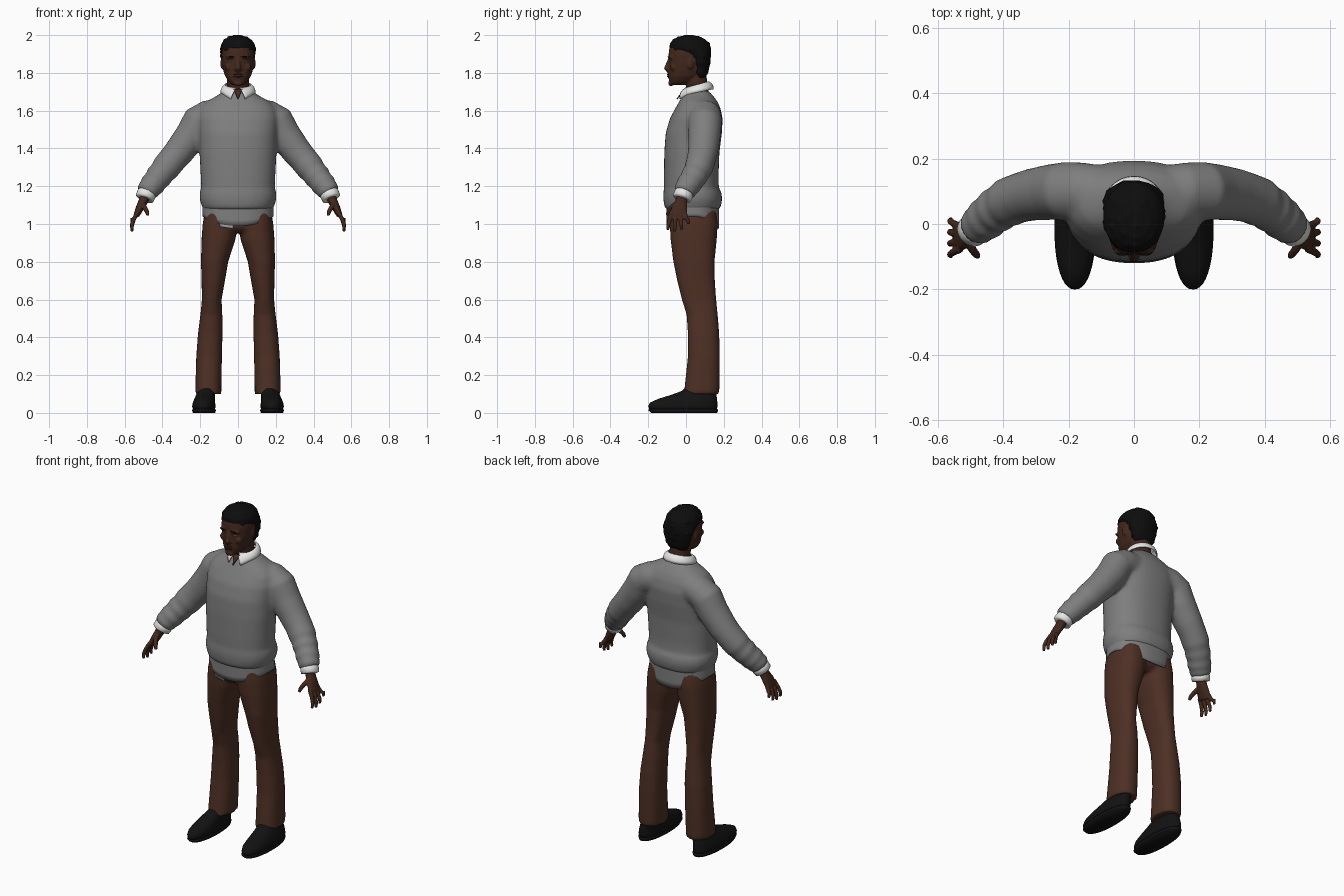
import bpy, bmesh, math, random
from mathutils import Vector, Matrix

random.seed(4)
cube = bpy.data.objects.get("Cube")
if cube:
    bpy.data.objects.remove(cube, do_unlink=True)


def material(name, r, g, b):
    m = bpy.data.materials.new(name)
    m.use_nodes = True
    m.diffuse_color = (r, g, b, 1)
    node = m.node_tree.nodes["Principled BSDF"]
    node.inputs["Base Color"].default_value = (r, g, b, 1)
    node.inputs["Roughness"].default_value = 0.8
    return m


GREY = material("sweater grey", .21, .21, .21)
BROWN = material("trouser brown", .075, .029, .018)
SKIN = material("dark brown skin", .055, .021, .012)
LIP = material("lip brown", .05, .016, .011)
WHITE = material("shirt white", .8, .8, .78)
BLACK = material("hair black", .004, .004, .004)
SHOE = material("shoe black", .006, .006, .006)
EYE = material("eye grey", .2, .19, .18)


def finish(name, bm, mat, voxel=0, smooth=0):
    """Turn a bmesh into an object, optionally fused into one soft skin."""
    bmesh.ops.recalc_face_normals(bm, faces=bm.faces)
    for f in bm.faces:
        f.smooth = True
    mesh = bpy.data.meshes.new(name)
    bm.to_mesh(mesh)
    bm.free()
    mesh.materials.append(mat)
    ob = bpy.data.objects.new(name, mesh)
    bpy.context.collection.objects.link(ob)
    if voxel:
        r = ob.modifiers.new("Fuse", 'REMESH')
        r.mode, r.voxel_size, r.use_smooth_shade = 'VOXEL', voxel, True
        s = ob.modifiers.new("Soften", 'SMOOTH')
        s.factor, s.iterations = .5, smooth
    return ob


def skin_rings(bm, rings):
    """Join rings of points into a closed, capped tube."""
    loops = [[bm.verts.new(p) for p in ring] for ring in rings]
    n = len(loops[0])
    for a, b in zip(loops, loops[1:]):
        for i in range(n):
            j = (i + 1) % n
            bm.faces.new((a[i], a[j], b[j], b[i]))
    bm.faces.new(loops[0])
    bm.faces.new(loops[-1])


def oval(t, power):
    c, s = math.cos(t), math.sin(t)
    return (math.copysign(abs(s) ** (2 / power), s), -math.copysign(abs(c) ** (2 / power), c))


def stack(bm, levels, cx=0, power=2.3, n=40):
    """Level rings: z, half width, front y, back y, optional centre x."""
    rings = []
    for z, w, front, back, *x in levels:
        mid, depth = (front + back) / 2, (back - front) / 2
        pts = [oval(i * math.tau / n, power) for i in range(n)]
        rings.append([(cx * (x[0] if x else 0) + w * a, mid + depth * b, z) for a, b in pts])
    skin_rings(bm, rings)


def tube(bm, path, side=1, n=16):
    """Tube along a path of x, y, z, radius, optional second radius."""
    pts = [Vector((p[0] * side, p[1], p[2])) for p in path]
    rings = []
    for i, p in enumerate(path):
        t = (pts[min(i + 1, len(pts) - 1)] - pts[max(i - 1, 0)]).normalized()
        u = (Vector((0, 1, 0)) - t * t.y).normalized()
        v = t.cross(u)
        rings.append([pts[i] + u * p[3] * math.cos(k * math.tau / n)
                      + v * p[-1] * math.sin(k * math.tau / n) for k in range(n)])
    skin_rings(bm, rings)


def ball(bm, loc, size):
    bmesh.ops.create_icosphere(bm, subdivisions=3, radius=1,
                               matrix=Matrix.Translation(loc) @ Matrix.Diagonal((*size, 1)))


def sheet(name, fn, mat, n=48, m=4):
    """Thin cloth from a surface function of u, v in 0..1."""
    bm = bmesh.new()
    g = [[bm.verts.new(fn(i / n, j / m)) for j in range(m + 1)] for i in range(n + 1)]
    for i in range(n):
        for j in range(m):
            bm.faces.new((g[i][j], g[i + 1][j], g[i + 1][j + 1], g[i][j + 1]))
    bmesh.ops.remove_doubles(bm, verts=bm.verts, dist=.0002)
    ob = finish(name, bm, mat)
    s = ob.modifiers.new("Thickness", 'SOLIDIFY')
    s.thickness, s.offset = .006, 0


# Sweater: body and both sleeves fused
bm = bmesh.new()
stack(bm, [(1.075, .178, -.1, .172), (1.09, .19, -.114, .184), (1.13, .203, -.12, .192),
           (1.165, .203, -.12, .188), (1.19, .195, -.116, .174), (1.25, .197, -.117, .172),
           (1.38, .204, -.115, .177), (1.48, .208, -.108, .19), (1.56, .212, -.085, .194),
           (1.615, .2, -.055, .182), (1.65, .165, -.035, .165), (1.68, .11, -.018, .143),
           (1.705, .075, 0, .12)])
sleeve = [(.1, .095, 1.575, .085), (.16, .1, 1.568, .088), (.207, .1, 1.543, .09), (.247, .098, 1.47, .086),
          (.31, .09, 1.385, .08), (.35, .08, 1.338, .076), (.385, .066, 1.295, .076),
          (.402, .055, 1.272, .068), (.42, .042, 1.252, .072), (.437, .03, 1.228, .063),
          (.452, .015, 1.21, .068), (.466, .004, 1.192, .059), (.478, -.006, 1.175, .061),
          (.487, -.012, 1.16, .05)]
for side in (1, -1):
    tube(bm, sleeve, side, 24)
finish("sweater", bm, GREY, .011, 6)


# Sweater tail with dipping hem, and a strip of shirt below it
def hem(t, v, grow, drop):
    a, b = oval(t, 2.3)
    c = math.cos(t)
    low = 1.04 - (.05 if c > 0 else .065) * c * c - drop
    return ((.184 + grow) * a, .037 + (.136 + grow) * b, 1.11 + (low - 1.11) * v)


sheet("sweater_tail", lambda u, v: hem(u * math.tau, v, 0, 0), GREY, 64)
sheet("shirt_hem", lambda u, v: hem(-.1 - u * .8, v, -.003, .014), WHITE, 16)


# Shirt collar with pointed front ends
def collar(u, v):
    gap = math.radians(9 + 16 * v)
    t = gap + u * (math.tau - 2 * gap)
    near = max(0, math.cos(t)) ** 4
    top = 1.72 + .033 * (1 - math.cos(t)) / 2
    flare = math.sin(v * math.pi / 2)
    return ((.067 + .023 * flare) * math.sin(t),
            .058 - (.06 + (.026 + .018 * near) * flare) * math.cos(t),
            top - (.04 + .03 * near) * v + .006 * math.sin(v * math.pi))


sheet("shirt_collar", collar, WHITE)
sheet("open_neck", lambda u, v: ((u - .5) * .045 * (1 - v), -.012 - .036 * v, 1.712 - .052 * v), SKIN, 4)

# Trousers: two legs and hips fused
bm = bmesh.new()
leg = [(.1, .069, -.012, .175, .157), (.13, .069, -.008, .177, .157), (.3, .068, .01, .179, .153),
       (.42, .065, .01, .176, .147), (.52, .058, .003, .168, .141), (.6, .052, -.022, .16, .139),
       (.7, .062, -.047, .153, .131), (.8, .072, -.067, .151, .124), (.92, .09, -.082, .163, .103),
       (1, .092, -.086, .168, .095), (1.07, .085, -.08, .16, .09)]
for side in (1, -1):
    stack(bm, leg, side)
stack(bm, [(.955, .15, -.05, .12), (.98, .182, -.078, .15), (1.07, .174, -.082, .16)])
finish("trousers", bm, BROWN, .01, 4)

# Head, neck, nose, brow and ears fused
bm = bmesh.new()
stack(bm, [(1.735, .028, -.078, -.015), (1.75, .046, -.089, .03), (1.78, .067, -.092, .08),
           (1.81, .077, -.091, .1), (1.85, .084, -.09, .113), (1.9, .087, -.092, .12),
           (1.93, .084, -.088, .118), (1.96, .068, -.068, .1), (1.98, .035, -.03, .06)])
tube(bm, [(0, .065, 1.66, .06), (0, .06, 1.72, .058), (0, .045, 1.81, .058)], n=24)
tube(bm, [(0, -.084, 1.875, .011), (0, -.094, 1.845, .013), (0, -.102, 1.825, .016), (0, -.09, 1.812, .014)])
ball(bm, (0, -.08, 1.745), (.026, .014, .015))
ball(bm, (0, -.085, 1.785), (.028, .013, .016))
for side in (1, -1):
    ball(bm, (side * .034, -.08, 1.882), (.03, .016, .009))
    ball(bm, (side * .05, -.066, 1.83), (.02, .018, .02))
    ball(bm, (side * .012, -.09, 1.82), (.009, .012, .008))
    ball(bm, (side * .085, .022, 1.85), (.008, .018, .03))
finish("head", bm, SKIN, .005, 4)

# Eyes, brows and lips
for side, label in ((1, "left"), (-1, "right")):
    for part, mat, z, y, size in (("eye", EYE, 1.861, -.075, (.012, .01, .0045)),
                                  ("eyebrow", BLACK, 1.885, -.087, (.022, .01, .004))):
        bm = bmesh.new()
        ball(bm, (side * .034, y, z), size)
        finish(label + "_" + part, bm, mat)
bm = bmesh.new()
for z in (1.792, 1.781):
    ball(bm, (0, -.09, z), (.024, .011, .005))
finish("lips", bm, LIP)

# Short curly hair: a cap with scattered curls
bm = bmesh.new()
stack(bm, [(1.775, .055, .055, .102), (1.8, .07, .04, .117), (1.85, .084, .03, .128),
           (1.89, .091, .012, .132), (1.91, .093, -.035, .133), (1.928, .094, -.088, .132),
           (1.955, .088, -.086, .124), (1.975, .072, -.068, .104), (1.99, .05, -.044, .08),
           (1.998, .02, -.01, .04)], power=2.1)
bm.verts.ensure_lookup_table()
for co in [v.co.copy() for v in random.sample(list(bm.verts), 130)]:
    ball(bm, co.lerp(Vector((0, .03, 1.9)), .07), [random.uniform(.009, .013)] * 3)
finish("hair", bm, BLACK, .006, 2)

# Cuffs, hands and shoes
fingers = ((-1.5, .968), (-.5, .96), (.5, .97), (1.5, 1.0))
for side, label in ((1, "left"), (-1, "right")):
    bm = bmesh.new()
    tube(bm, [(.472, -.002, 1.18, .046), (.485, -.013, 1.157, .051), (.495, -.022, 1.137, .05),
              (.496, -.023, 1.134, .04)], side, 24)
    finish(label + "_cuff", bm, WHITE)

    bm = bmesh.new()
    tube(bm, [(.485, -.018, 1.16, .028, .028), (.502, -.025, 1.12, .032, .025),
              (.522, -.035, 1.08, .043, .021), (.538, -.042, 1.045, .045, .016)], side)
    for k, tip in fingers:
        y = -.042 + k * .023
        tube(bm, [(.53, y, 1.065, .012), (.552, y + k * .006, 1.025, .0115),
                  (.562, y + k * .011, tip + .028, .0105), (.56, y + k * .014, tip, .008)], side, 10)
    tube(bm, [(.508, -.045, 1.11, .016), (.494, -.078, 1.088, .013),
              (.482, -.093, 1.065, .012), (.476, -.1, 1.045, .008)], side, 10)
    finish(label + "_hand", bm, SKIN, .004, 3)

    bm = bmesh.new()
    stack(bm, [(.016, .058, -.193, .163, .18), (.035, .062, -.2, .167, .181), (.055, .059, -.19, .166, .18),
               (.075, .054, -.145, .164, .177), (.095, .05, -.08, .161, .172), (.115, .046, -.025, .158, .167),
               (.14, .044, .005, .155, .16)], side, 2.2)
    finish(label + "_shoe", bm, SHOE)
    bm = bmesh.new()
    stack(bm, [(0, .059, -.185, .165, .18), (.014, .063, -.2, .17, .18), (.02, .06, -.196, .167, .18)], side, 2.2)
    finish(label + "_sole", bm, SHOE)
